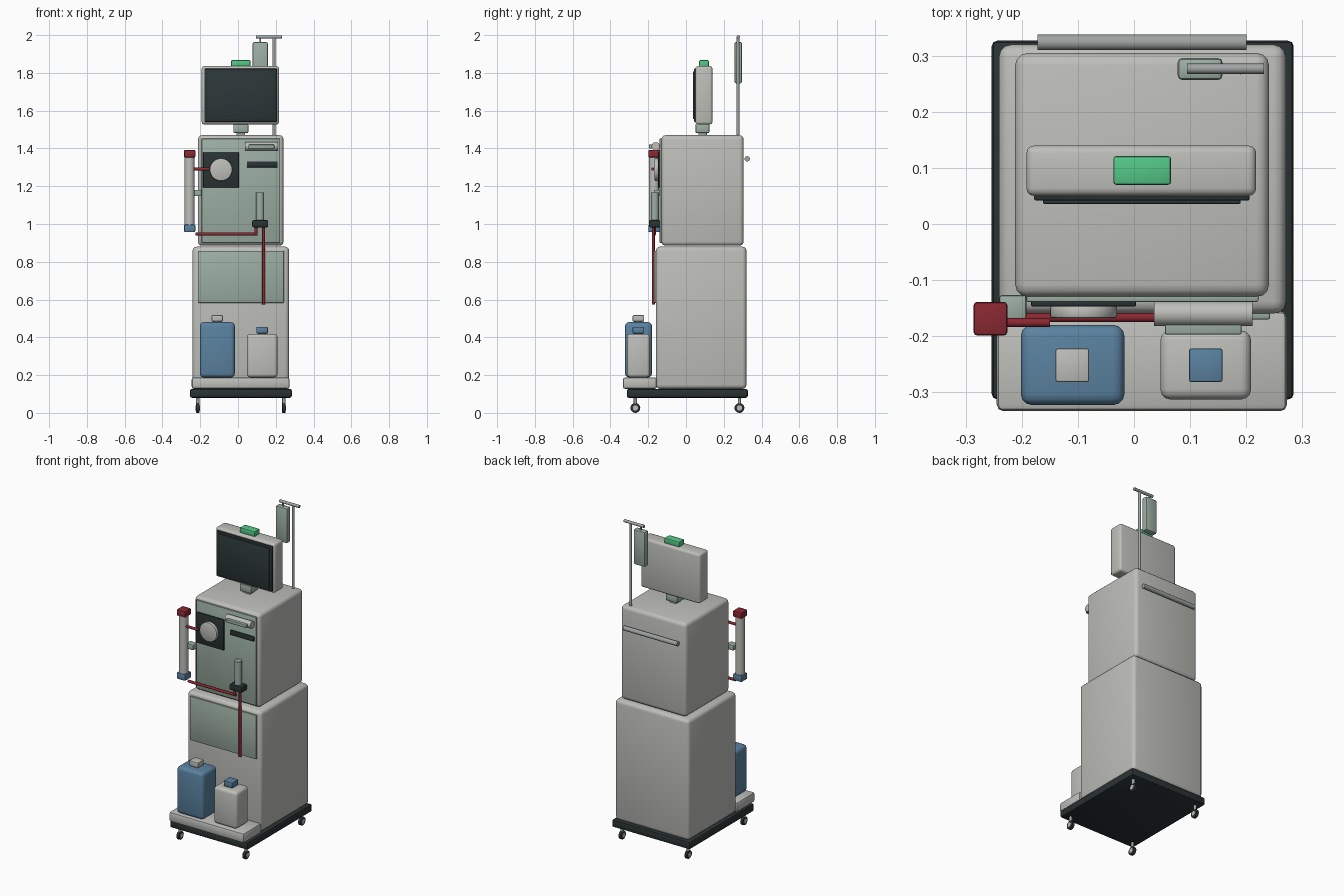
import bpy, math
from mathutils import Vector


def material(name, r, g, b):
    lin = lambda c: (c / 255 / 12.92) if c < 11 else ((c / 255 + 0.055) / 1.055) ** 2.4
    m = bpy.data.materials.new(name)
    m.diffuse_color = (lin(r), lin(g), lin(b), 1)
    return m


LIGHT = material("light_grey", 190, 190, 186)
METAL = material("metal_grey", 160, 163, 163)
GREEN = material("sage_green", 156, 175, 163)
DARK = material("charcoal", 42, 50, 51)
SCREEN = material("screen_black", 44, 56, 56)
BLUE = material("steel_blue", 90, 130, 160)
RED = material("dark_red", 138, 40, 50)
LAMP = material("lamp_green", 84, 200, 135)


def finish(ob, name, mat, bevel=0, segments=2):
    ob.name = name
    ob.data.materials.append(mat)
    if bevel:
        mod = ob.modifiers.new("rounded_edges", "BEVEL")
        mod.width, mod.segments, mod.limit_method = bevel, segments, "ANGLE"
        bpy.ops.object.modifier_apply(modifier=mod.name)
    bpy.ops.object.shade_smooth_by_angle(angle=math.radians(35))
    return ob


def box(name, mat, x, y, z, bevel=0.004, segments=2):
    """Box given by its (min, max) range on each axis."""
    ranges = (x, y, z)
    bpy.ops.mesh.primitive_cube_add(size=1, location=[sum(r) / 2 for r in ranges])
    ob = bpy.context.object
    ob.scale = [r[1] - r[0] for r in ranges]
    bpy.ops.object.transform_apply(location=False, rotation=False, scale=True)
    return finish(ob, name, mat, bevel, segments)


def rod(name, mat, start, end, radius, sides=20, bevel=0):
    """Cylinder running between two points."""
    a, b = Vector(start), Vector(end)
    bpy.ops.mesh.primitive_cylinder_add(vertices=sides, radius=radius,
                                        depth=(b - a).length, location=(a + b) / 2)
    ob = bpy.context.object
    ob.rotation_euler = (b - a).to_track_quat("Z", "Y").to_euler()
    return finish(ob, name, mat, bevel)


# Base and casters
box("base", DARK, (-0.254, 0.285), (-0.313, 0.327), (0.08, 0.127), 0.01)
for cx in (-0.213, 0.243):
    for cy in (-0.268, 0.283):
        rod("caster_wheel", DARK, (cx - 0.009, cy, 0.026), (cx + 0.009, cy, 0.026), 0.026, 20, 0.003)
        rod("caster_hub", LIGHT, (cx - 0.011, cy, 0.026), (cx + 0.011, cy, 0.026), 0.014)
        rod("caster_stem", METAL, (cx, cy, 0.04), (cx, cy, 0.085), 0.009, 12)

# Cabinets and front tray
box("bottle_tray", LIGHT, (-0.245, 0.273), (-0.334, -0.155), (0.127, 0.188), 0.012)
box("lower_cabinet", LIGHT, (-0.241, 0.271), (-0.16, 0.32), (0.127, 0.88), 0.022, 3)
box("upper_cabinet", LIGHT, (-0.212, 0.241), (-0.13, 0.305), (0.885, 1.47), 0.022, 3)
box("lower_panel", GREEN, (-0.213, 0.243), (-0.17, -0.155), (0.583, 0.857), 0.003)
box("upper_panel", GREEN, (-0.192, 0.222), (-0.139, -0.125), (0.9, 1.452), 0.003)

# Bottles
box("blue_bottle", BLUE, (-0.202, -0.017), (-0.323, -0.18), (0.188, 0.48), 0.02, 3)
rod("blue_bottle_neck", LIGHT, (-0.11, -0.252, 0.475), (-0.11, -0.252, 0.49), 0.022)
box("blue_bottle_cap", LIGHT, (-0.14, -0.08), (-0.282, -0.222), (0.484, 0.517))
box("white_bottle", LIGHT, (0.047, 0.209), (-0.313, -0.19), (0.188, 0.418), 0.018, 3)
rod("white_bottle_neck", BLUE, (0.128, -0.252, 0.41), (0.128, -0.252, 0.43), 0.022)
box("white_bottle_cap", BLUE, (0.098, 0.158), (-0.282, -0.222), (0.421, 0.456))

# Monitor with status lamp
box("monitor_neck", GREEN, (-0.025, 0.055), (0.05, 0.124), (1.482, 1.528), 0.006)
box("neck_foot", GREEN, (-0.008, 0.038), (0.065, 0.11), (1.465, 1.485), 0.003)
box("monitor", LIGHT, (-0.192, 0.218), (0.05, 0.14), (1.527, 1.836), 0.014, 3)
box("screen_frame", DARK, (-0.178, 0.206), (0.042, 0.052), (1.541, 1.822), 0.003)
box("screen", SCREEN, (-0.162, 0.19), (0.036, 0.044), (1.555, 1.808), 0.002)
box("status_lamp", LAMP, (-0.037, 0.066), (0.07, 0.121), (1.834, 1.867), 0.005)

# Drip pole, hook and bag
rod("drip_pole", METAL, (0.19, 0.275, 1.46), (0.19, 0.275, 1.99), 0.008)
rod("pole_crossbar", METAL, (0.095, 0.277, 1.99), (0.232, 0.277, 1.99), 0.009)
rod("bag_hook", METAL, (0.118, 0.277, 1.95), (0.118, 0.277, 1.99), 0.005, 12)
box("drip_bag", GREEN, (0.078, 0.158), (0.257, 0.296), (1.745, 1.963), 0.008)

# Rear push handle
rod("rear_handle", METAL, (-0.172, 0.324, 1.345), (0.201, 0.324, 1.345), 0.014)

# Pump
box("pump_plate", DARK, (-0.184, 0.004), (-0.147, -0.135), (1.19, 1.382), 0.003)
rod("pump_rotor", LIGHT, (-0.09, -0.145, 1.288), (-0.09, -0.168, 1.288), 0.06, 32, 0.005)

# Syringe holder and slot
rod("syringe", LIGHT, (0.036, -0.16, 1.411), (0.211, -0.16, 1.411), 0.022, 24)
box("syringe_clip", GREEN, (0.055, 0.192), (-0.197, -0.165), (1.4, 1.42), 0.003)
box("front_slot", DARK, (0.047, 0.21), (-0.147, -0.135), (1.3, 1.331), 0.003)

# Drip chamber and clamp
rod("drip_chamber", GREEN, (0.117, -0.165, 1.01), (0.117, -0.165, 1.167), 0.021)
box("tube_clamp", DARK, (0.075, 0.16), (-0.195, -0.135), (0.982, 1.02), 0.008)

# Side filter column
rod("filter_body", LIGHT, (-0.256, -0.169, 0.98), (-0.256, -0.169, 1.37), 0.027, 24)
box("filter_top_cap", RED, (-0.286, -0.226), (-0.199, -0.139), (1.352, 1.392), 0.006)
box("filter_bottom_cap", BLUE, (-0.286, -0.226), (-0.199, -0.139), (0.957, 0.997), 0.006)
box("filter_bracket", GREEN, (-0.24, -0.192), (-0.17, -0.127), (1.147, 1.18))

# Tubes
rod("pump_tube", RED, (-0.24, -0.176, 1.291), (-0.15, -0.176, 1.291), 0.008, 12)
rod("return_tube", RED, (-0.226, -0.167, 0.947), (0.102, -0.167, 0.947), 0.008, 12)
rod("return_tube_riser", RED, (0.095, -0.167, 0.941), (0.095, -0.167, 0.99), 0.008, 12)
rod("drain_tube", RED, (0.136, -0.173, 0.575), (0.136, -0.173, 0.99), 0.008, 12)
